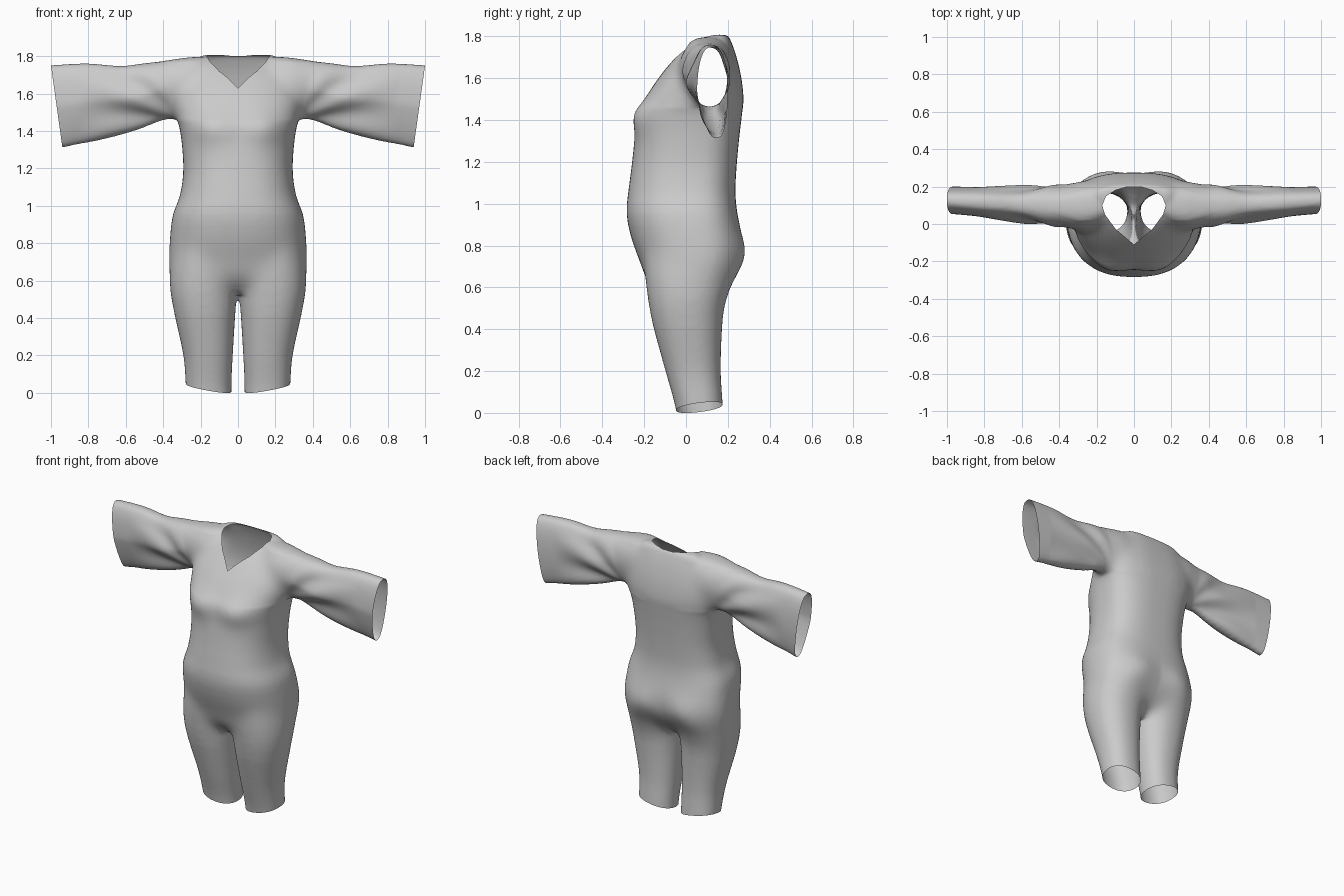
import bpy, bmesh
from math import sin, cos, pi, atan2, exp
from mathutils import Vector

if "Cube" in bpy.data.objects:
    bpy.data.objects.remove(bpy.data.objects["Cube"])

bm = bmesh.new()


def sgn_pow(v, e):
    return (abs(v) ** e) * (1 if v >= 0 else -1)


def loft(rings):
    """Closed solid through rings of points."""
    loops = [[bm.verts.new(p) for p in r] for r in rings]
    faces = []
    n = len(loops[0])
    for a, b in zip(loops, loops[1:]):
        for i in range(n):
            j = (i + 1) % n
            faces.append(bm.faces.new((a[i], a[j], b[j], b[i])))
    faces += [bm.faces.new(loops[0][::-1]), bm.faces.new(loops[-1])]
    bmesh.ops.recalc_face_normals(bm, faces=faces)


def smooth_rows(rows, steps=4):
    """Catmull-Rom interpolation of the profile rows."""
    out = []
    for k in range(len(rows) - 1):
        p = [rows[max(k - 1, 0)], rows[k], rows[k + 1], rows[min(k + 2, len(rows) - 1)]]
        for s in range(steps):
            t = s / steps
            out.append([0.5 * (2 * b + (c - a) * t + (2 * a - 5 * b + 4 * c - d) * t * t
                               + (3 * b - a - 3 * c + d) * t ** 3) for a, b, c, d in zip(*p)])
    return out + [list(rows[-1])]


def flat_ring(z, x0, x1, y0, y1, wide, e_front, e_back, n=64):
    """Level ring, widest at the fraction 'wide' of its depth."""
    cx, cy, hx = (x0 + x1) / 2, y0 + (y1 - y0) * wide, (x1 - x0) / 2
    pts = []
    for i in range(n):
        c, d = cos(2 * pi * i / n), sin(2 * pi * i / n)
        e, hy = (e_front, cy - y0) if d < 0 else (e_back, y1 - cy)
        pts.append((cx + hx * sgn_pow(c, e), cy + hy * sgn_pow(d, e), z))
    return pts


def sleeve_ring(s, x, z0, z1, y0, y1, n=48):
    pts = []
    zc, hz, yc, hy = (z0 + z1) / 2, (z1 - z0) / 2, (y0 + y1) / 2, (y1 - y0) / 2
    pinch = .25 + .2 * exp(-((x - .52) / .14) ** 2)
    for i in range(n):
        c, d = cos(2 * pi * i / n), sin(2 * pi * i / n)
        low = max(0, -d)
        pts.append((s * (x + 0.14 * (zc + hz * d - 1.75) * min(1, max(0, x - .5) * 2)),
                    yc + 0.02 * low + hy * sgn_pow(c, 0.75) * (1 - pinch * low), zc + hz * d))
    return pts


# torso: z, half width, front y, back y
torso = [(.54, .17, -.10, .10), (.62, .345, -.182, .20), (.70, .37, -.212, .25),
         (.77, .37, -.24, .27), (.85, .364, -.267, .266), (.95, .352, -.287, .246),
         (1.05, .312, -.277, .236), (1.18, .293, -.26, .242), (1.32, .299, -.245, .255),
         (1.43, .316, -.238, .268), (1.5, .34, -.197, .275), (1.6, .34, -.132, .265),
         (1.7, .30, -.05, .242), (1.77, .25, .03, .218), (1.808, .18, .10, .20)]
loft([flat_ring(z, -w, w, a, b, .6, .82, .75) for z, w, a, b in smooth_rows(torso)])

# legs: z, inner x, outer x, front y, back y
legs = [(-.06, .035, .275, -.035, .18), (.05, .035, .28, -.056, .175), (.2, .028, .292, -.098, .166),
        (.4, .016, .335, -.153, .172), (.52, .006, .36, -.18, .188), (.62, -.01, .37, -.195, .22),
        (.72, .0, .36, -.2, .25), (.84, .03, .33, -.2, .22)]
# sleeves: x, bottom z, top z, front y, back y
sleeves = [(.10, 1.54, 1.80, .04, .20), (.25, 1.47, 1.795, -.035, .232), (.38, 1.46, 1.778, -.02, .212),
           (.6, 1.40, 1.75, .012, .198), (.8, 1.35, 1.763, .035, .197), (1.0, 1.31, 1.752, .053, .2),
           (1.1, 1.29, 1.745, .053, .2)]
for s in (1, -1):
    loft([flat_ring(z, s * a, s * b, c, d, .52, .9, .9) for z, a, b, c, d in smooth_rows(legs)])
    loft([sleeve_ring(s, *r) for r in smooth_rows(sleeves)])

mesh = bpy.data.meshes.new("garment")
bm.to_mesh(mesh)
bm.free()
garment = bpy.data.objects.new("garment", mesh)
bpy.context.collection.objects.link(garment)
bpy.context.view_layer.objects.active = garment
garment.select_set(True)

# fuse the parts into one skin
rem = garment.modifiers.new("fuse", 'REMESH')
rem.mode = 'VOXEL'
rem.voxel_size = 0.012
sm = garment.modifiers.new("soften", 'SMOOTH')
sm.factor = 0.5
sm.iterations = 10
for name in ("fuse", "soften"):
    bpy.ops.object.modifier_apply(modifier=name)

bm = bmesh.new()
bm.from_mesh(garment.data)


def relax(test, times):
    vs = [v for v in bm.verts if test(abs(v.co.x), v.co.z)]
    for _ in range(times):
        bmesh.ops.smooth_vert(bm, verts=vs, factor=.5, use_axis_x=True, use_axis_y=True, use_axis_z=True)


# blend hips into legs and shoulders into sleeves, fading at the borders
for k in range(8):
    relax(lambda x, z: .42 + .025 * k < z < 1.1 - .03 * k and (x > .06 or z > .52), 8)
    relax(lambda x, z: 1.46 < z < 1.765 and .10 + .01 * k < x < .44 - .01 * k, 5)
bm.normal_update()

# sleeve folds fanning out from the armpit, then bust and seat fullness
moves = []
for v in bm.verts:
    x, z = abs(v.co.x), v.co.z
    if .36 < x < .86 and z > 1.3:
        env = sin(pi * (x - .36) / .5) * min(1, max(.25, (1.78 - z) / .12))
        ang = atan2(z - 1.43, x - .26)
        moves.append((v, v.normal * (.011 * env * sin(ang * 13 + 4 * x))))
    elif v.normal.y < 0:
        moves.append((v, Vector((0, -.022, 0)) * exp(-((x - .15) / .1) ** 2 - ((z - 1.41) / .09) ** 2)))
    else:
        moves.append((v, Vector((0, .024, 0)) * exp(-((x - .17) / .12) ** 2 - ((z - .75) / .11) ** 2)))
for v, d in moves:
    v.co += d


def cut(test, co, no, clear=True):
    faces = [f for f in bm.faces if test(f.calc_center_median())]
    geom = set(faces)
    for f in faces:
        geom.update(f.edges)
        geom.update(f.verts)
    bmesh.ops.bisect_plane(bm, geom=list(geom), dist=1e-6, plane_co=co, plane_no=no,
                           clear_outer=clear)


# open the cuffs and the leg hems
for s in (1, -1):
    cut(lambda c: c.x * s > .8, (s * 1.0, 0, 1.75), (s * .43, 0, -.06))
    cut(lambda c: c.x * s > 0 and c.z < .3, (0, 0, -.0107), (s * .18, .13, -1))

# open the pointed neckline
half = [(0, -.11), (.1, -.025), (.155, .05), (.17, .1), (.15, .148), (.1, .18), (.04, .198)]
neck = half + [(-x, y) for x, y in half[:0:-1]]
edges = [(Vector((*p, 0)), Vector((q[1] - p[1], p[0] - q[0], 0)).normalized())
         for p, q in zip(neck, neck[1:] + neck[:1])]
for p, n in edges:
    cut(lambda c: c.z > 1.5 and abs(c.x) < .25, p, n, False)
inside = []
for f in bm.faces:
    c = f.calc_center_median()
    if c.z > 1.5 and all((Vector((c.x, c.y, 0)) - p).dot(n) < 0 for p, n in edges):
        inside.append(f)
bmesh.ops.delete(bm, geom=inside, context='FACES')

bm.to_mesh(garment.data)
bm.free()
bpy.ops.object.shade_smooth()
